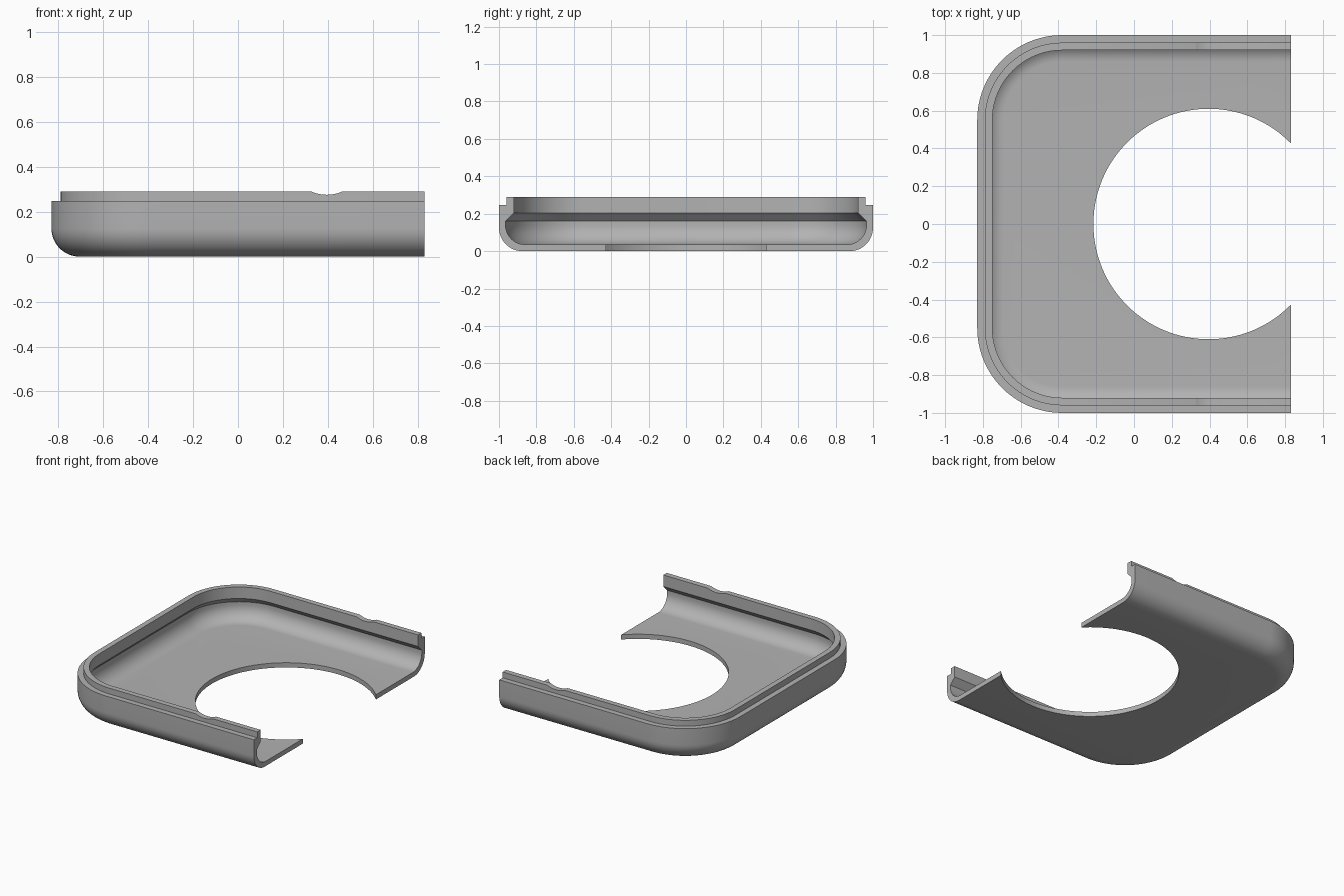
import bpy, bmesh, math
from mathutils import Vector

if "Cube" in bpy.data.objects:
    bpy.data.objects.remove(bpy.data.objects["Cube"])

HALF_X, HALF_Y, CORNER = 0.83, 1.0, 0.45
HOLE_X, HOLE_R = 0.395, 0.61

grey = bpy.data.materials.new("plain grey")
grey.use_nodes = True
grey.diffuse_color = (0.45, 0.45, 0.45, 1)
grey.node_tree.nodes["Principled BSDF"].inputs["Base Color"].default_value = grey.diffuse_color


def arc(cx, cz, r, start, end, steps):
    """Points on a circular arc, angles in degrees."""
    angles = [math.radians(start + (end - start) * i / steps) for i in range(steps + 1)]
    return [(cx + r * math.cos(a), cz + r * math.sin(a)) for a in angles]


def outline(inset):
    """U-shaped plan: open at +x, two rounded corners at -x."""
    r, cx, cy = CORNER - inset, CORNER - HALF_X, HALF_Y - CORNER
    return ([(HALF_X, HALF_Y - inset)]
            + arc(cx, cy, r, 90, 180, 24)
            + arc(cx, -cy, r, 180, 270, 24)
            + [(HALF_X, inset - HALF_Y)])


# Wall section as (inset, height): outer fillet, stepped lip, undercut, inner fillet
section = (arc(0.125, 0.125, 0.125, 270, 180, 12)
           + [(0, 0.247), (0.04, 0.247), (0.04, 0.29), (0.08, 0.29),
              (0.08, 0.205), (0.035, 0.16)]
           + arc(0.14, 0.14, 0.105, 180, 270, 12))

# Sweep the section round the plan, then close floor and open end
bm = bmesh.new()
rings = [[bm.verts.new((x, y, z)) for x, y in outline(d)] for d, z in section]
for low, high in zip(rings, rings[1:]):
    for i in range(len(low) - 1):
        bm.faces.new((low[i], low[i + 1], high[i + 1], high[i]))
bm.faces.new(rings[0])
bm.faces.new(rings[-1])
bm.faces.new([r[0] for r in rings] + [r[-1] for r in reversed(rings)])
bmesh.ops.recalc_face_normals(bm, faces=bm.faces)
mesh = bpy.data.meshes.new("case_half")
bm.to_mesh(mesh)
bm.free()
shell = bpy.data.objects.new("case_half", mesh)
bpy.context.collection.objects.link(shell)
mesh.materials.append(grey)


def cut_cylinder(name, radius, depth, location, rotation, sides):
    """Subtract a cylinder from the shell."""
    bpy.ops.mesh.primitive_cylinder_add(vertices=sides, radius=radius, depth=depth,
                                        location=location, rotation=rotation)
    cutter = bpy.context.object
    cutter.name = name
    cutter.hide_render = True
    cutter.data.materials.append(grey)
    mod = shell.modifiers.new(name, 'BOOLEAN')
    mod.operation, mod.solver, mod.object = 'DIFFERENCE', 'EXACT', cutter
    bpy.context.view_layer.objects.active = shell
    bpy.ops.object.modifier_apply(modifier=name)
    bpy.data.objects.remove(cutter)


# Round floor opening and shallow thumb notches across both rims
cut_cylinder("floor_opening", HOLE_R, 0.3, (HOLE_X, 0, 0), (0, 0, 0), 128)
cut_cylinder("rim_notch", 0.17, 3, (0.395, 0, 0.445), (math.pi / 2, 0, 0), 96)

bpy.ops.object.select_all(action='DESELECT')
shell.select_set(True)
bpy.context.view_layer.objects.active = shell
bpy.ops.object.shade_smooth_by_angle(angle=math.radians(25))
